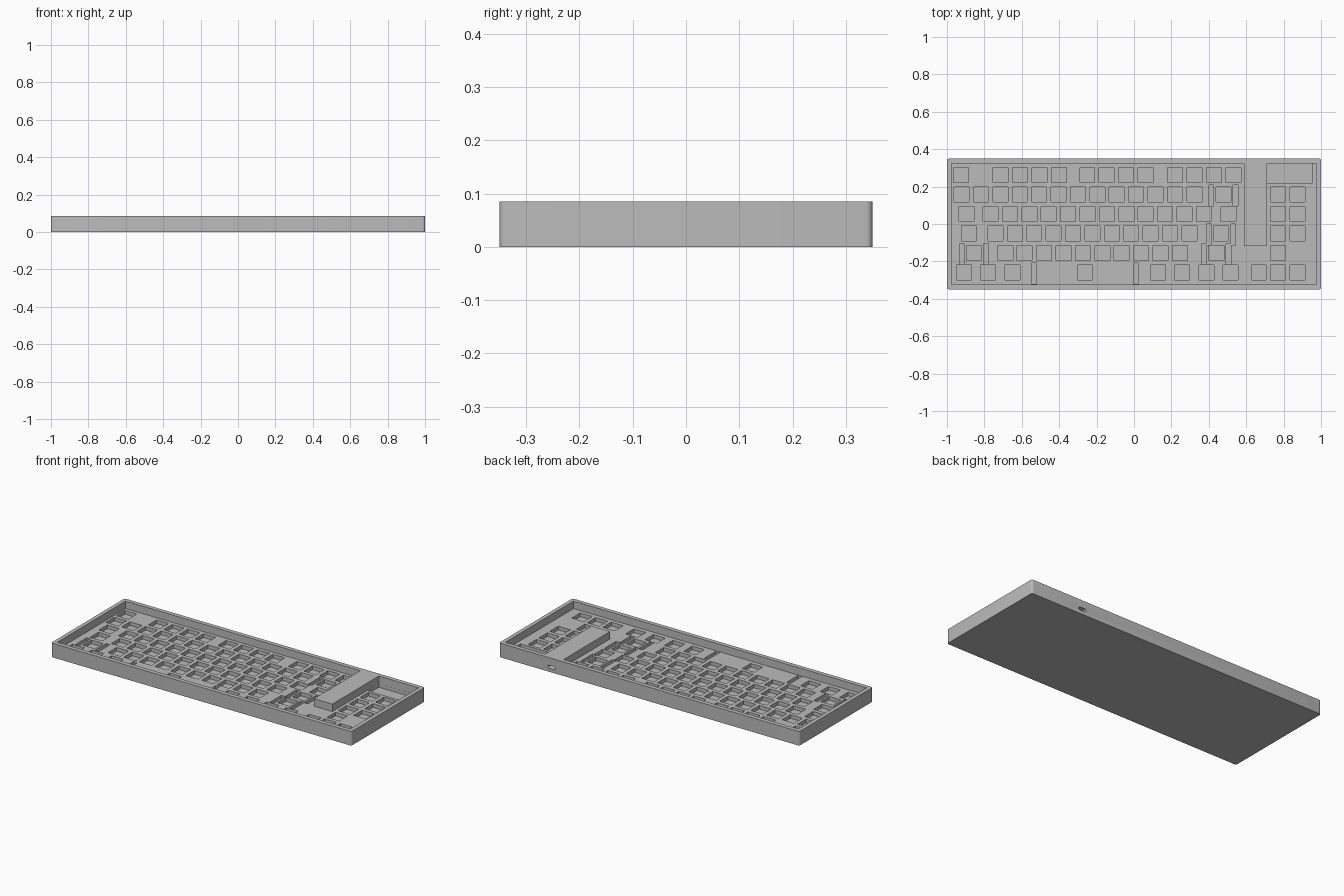
import bpy
import bmesh

default = bpy.data.objects.get("Cube")
if default:
    bpy.data.objects.remove(default, do_unlink=True)

HEIGHT, PLATE, POCKET = 0.085, 0.04, 0.018
PITCH = 0.1037


def add_box(bm, x0, x1, y0, y1, z0, z1):
    """Add an axis-aligned box and return its edges."""
    verts = bmesh.ops.create_cube(bm, size=1)["verts"]
    for v in verts:
        v.co.x = x1 if v.co.x > 0 else x0
        v.co.y = y1 if v.co.y > 0 else y0
        v.co.z = z1 if v.co.z > 0 else z0
    return list({e for v in verts for e in v.link_edges})


def round_edges(bm, edges, axis, radius, segments):
    """Bevel only the edges that run along one axis."""
    picked = [e for e in edges
              if abs((e.verts[0].co - e.verts[1].co).normalized()[axis]) > 0.9]
    bmesh.ops.bevel(bm, geom=picked, offset=radius, segments=segments,
                    profile=0.5, affect='EDGES')


def make_object(name, bm):
    bmesh.ops.recalc_face_normals(bm, faces=bm.faces)
    mesh = bpy.data.meshes.new(name)
    bm.to_mesh(mesh)
    bm.free()
    obj = bpy.data.objects.new(name, mesh)
    bpy.context.collection.objects.link(obj)
    return obj


def cut(target, bm, name):
    """Subtract a cutter from the target, then remove the cutter."""
    cutter = make_object(name, bm)
    cutter.hide_render = True
    mod = target.modifiers.new(name, 'BOOLEAN')
    mod.operation = 'DIFFERENCE'
    mod.solver = 'EXACT'
    mod.object = cutter
    bpy.ops.object.modifier_apply(modifier=mod.name)
    bpy.data.objects.remove(cutter, do_unlink=True)


# Case body with rounded upright corners
bm = bmesh.new()
round_edges(bm, add_box(bm, -1, 1, -0.35, 0.35, 0, HEIGHT), 2, 0.012, 5)
case = make_object("keyboard_case", bm)
bpy.context.view_layer.objects.active = case
case.select_set(True)

# Tray recess, leaving the raised block joined to the rear wall
ix, iy, bx0, bx1, by = 0.976, 0.324, 0.588, 0.711, -0.118
outline = [(-ix, -iy), (ix, -iy), (ix, iy), (bx1, iy),
           (bx1, by), (bx0, by), (bx0, iy), (-ix, iy)]
bm = bmesh.new()
face = bm.faces.new([bm.verts.new((x, y, PLATE)) for x, y in outline])
top = bmesh.ops.extrude_face_region(bm, geom=[face])["geom"]
bmesh.ops.translate(bm, vec=(0, 0, 0.1),
                    verts=[v for v in top if isinstance(v, bmesh.types.BMVert)])
cut(case, bm, "tray_cutter")

# Key rows: row height, then (first key x, number of keys) runs
NAV = (0.77, 2)
rows = [
    (0.262, [(-0.925, 1), (-0.713, 4), (-0.25, 4), (0.22, 4)]),
    (0.158, [(-0.922, 13), (0.478, 1), NAV]),
    (0.054, [(-0.896, 1), (-0.767, 12), (0.505, 1), NAV]),
    (-0.05, [(-0.882, 1), (-0.741, 11), (0.466, 1), NAV]),
    (-0.155, [(-0.856, 1), (-0.688, 10), (0.44, 1), (0.77, 1)]),
    (-0.259, [(-0.91, 1), (-0.78, 1), (-0.65, 1), (-0.262, 1), (0.128, 1),
              (0.257, 1), (0.387, 1), (0.516, 1), (0.667, 3)]),
]
# Stabiliser slots for wide keys: centre x, row y, half spacing
wide_keys = [(0.478, 0.158, 0.065), (0.466, -0.05, 0.065),
             (-0.856, -0.155, 0.065), (0.44, -0.155, 0.065),
             (-0.262, -0.259, 0.273)]

bm = bmesh.new()
half = 0.04
for y, runs in rows:
    for start, count in runs:
        for i in range(count):
            x = start + i * PITCH
            add_box(bm, x - half, x + half, y - half, y + half, POCKET, 0.06)
for x, y, spread in wide_keys:
    for sx in (x - spread, x + spread):
        add_box(bm, sx - 0.0125, sx + 0.0125, y - 0.062, y + 0.05, POCKET, 0.06)
cut(case, bm, "key_cutter")

# Display pocket between the block and the rear corner
bm = bmesh.new()
add_box(bm, bx1 + 0.0005, 0.952, 0.216, iy - 0.0005, POCKET, 0.06)
cut(case, bm, "display_cutter")

# Cable port in the rear wall
bm = bmesh.new()
round_edges(bm, add_box(bm, 0.626, 0.674, 0.29, 0.4, 0.021, 0.04), 1, 0.008, 4)
cut(case, bm, "port_cutter")

# One plain grey material
grey = bpy.data.materials.new("plain_grey")
grey.use_nodes = True
colour = (0.5, 0.5, 0.5, 1)
grey.diffuse_color = colour
grey.node_tree.nodes["Principled BSDF"].inputs["Base Color"].default_value = colour
case.data.materials.clear()
case.data.materials.append(grey)
for poly in case.data.polygons:
    poly.material_index = 0
bpy.ops.object.shade_smooth_by_angle(angle=0.6)
